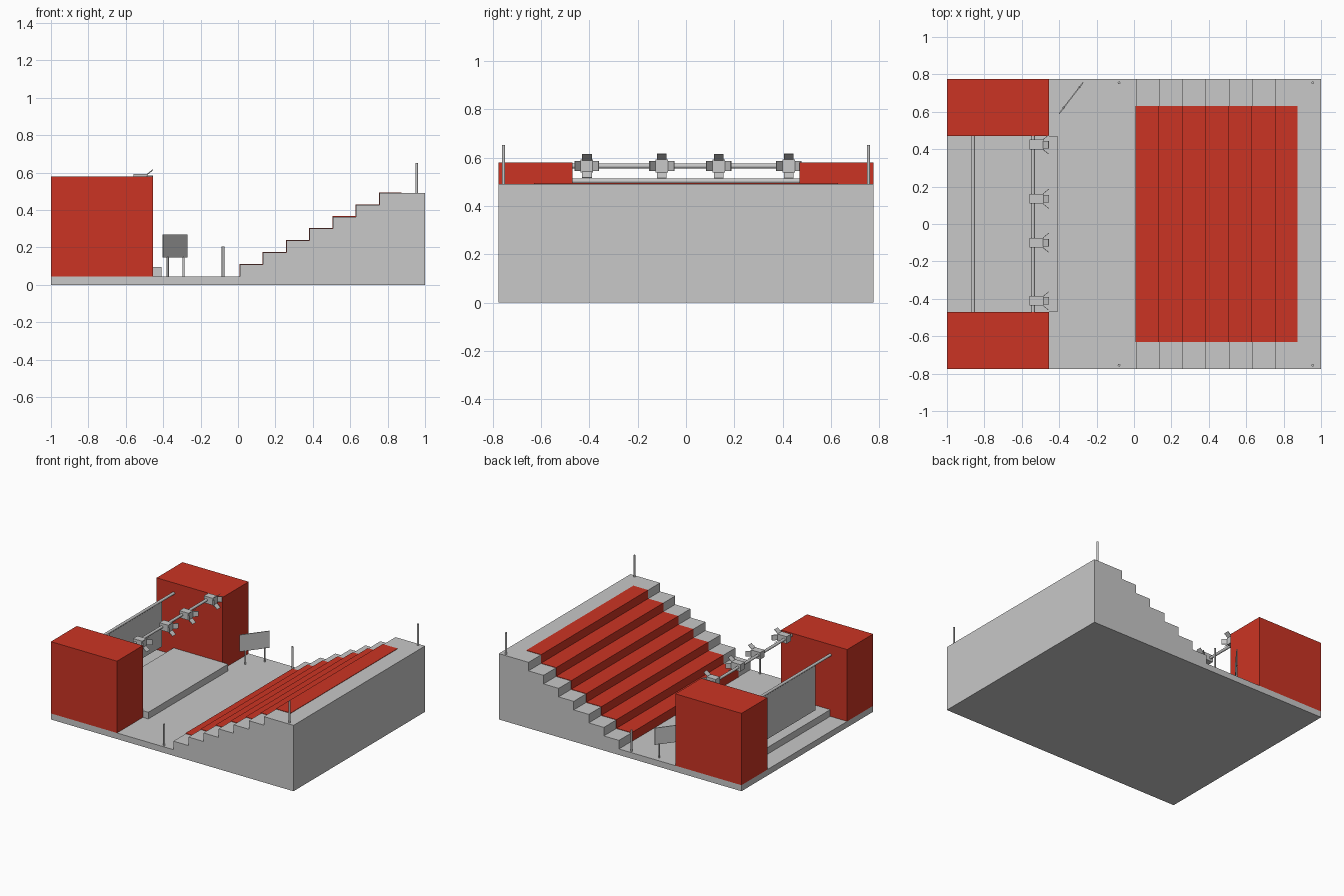
import bpy
import bmesh
from math import atan2, hypot
from mathutils import Vector

cube = bpy.data.objects.get("Cube")
if cube:
    bpy.data.objects.remove(cube, do_unlink=True)


def material(name, rgb):
    m = bpy.data.materials.new(name)
    m.use_nodes = True
    m.diffuse_color = (*rgb, 1)
    m.node_tree.nodes["Principled BSDF"].inputs["Base Color"].default_value = (*rgb, 1)
    return m


GREY = material("light grey", (0.58, 0.58, 0.58))
RED = material("red", (0.60, 0.034, 0.017))


def finish(name, bm, mat):
    bmesh.ops.recalc_face_normals(bm, faces=bm.faces)
    mesh = bpy.data.meshes.new(name)
    bm.to_mesh(mesh)
    bm.free()
    mesh.materials.append(mat)
    obj = bpy.data.objects.new(name, mesh)
    bpy.context.collection.objects.link(obj)
    return obj


def box(name, x, y, z, mat=GREY):
    """Box from (min, max) ranges."""
    bm = bmesh.new()
    bmesh.ops.create_cube(bm, size=1)
    for v in bm.verts:
        v.co = [r[0] + (c + 0.5) * (r[1] - r[0]) for r, c in zip((x, y, z), v.co)]
    return finish(name, bm, mat)


def rod(name, a, b, radius):
    a, b = Vector(a), Vector(b)
    bm = bmesh.new()
    bmesh.ops.create_cone(bm, cap_ends=True, segments=16, radius1=radius,
                          radius2=radius, depth=(b - a).length)
    for f in bm.faces:
        f.smooth = len(f.verts) == 4
    obj = finish(name, bm, GREY)
    obj.location = (a + b) / 2
    obj.rotation_euler = (b - a).to_track_quat("Z", "Y").to_euler()
    return obj


def extrude_profile(name, points, half_width, mat):
    """Side profile in x and z, extruded across y."""
    bm = bmesh.new()
    face = bm.faces.new([bm.verts.new((x, -half_width, z)) for x, z in points])
    new = bmesh.ops.extrude_face_region(bm, geom=[face])["geom"]
    bmesh.ops.translate(bm, vec=(0, 2 * half_width, 0),
                        verts=[v for v in new if isinstance(v, bmesh.types.BMVert)])
    return finish(name, bm, mat)


# Floor and rising tiers as one stepped profile
FLOOR, RISE, RUN, START, TIERS = 0.045, 0.0637, 0.1243, 0.01, 7
HALF = 0.775
TOP = FLOOR + TIERS * RISE
stairs = [(START, FLOOR)]
for i in range(TIERS):
    x, z = START + i * RUN, FLOOR + (i + 1) * RISE
    stairs += [(x, z), (x + RUN, z)]
extrude_profile("stepped_floor", [(-1, 0), (-1, FLOOR)] + stairs[:-1] + [(1, TOP), (1, 0)],
                HALF, GREY)

# Carpet running over treads and risers
T = 0.003
upper = [(x - T, z + T) for x, z in stairs[:-1]]
upper[0] = (START - T, FLOOR)
extrude_profile("carpet", upper + [(0.875, TOP + T), (0.875, TOP)] + stairs[-2::-1],
                0.63, RED)

# Side towers and the stage between them
for side, s in (("left", 1), ("right", -1)):
    box(side + "_tower", (-1, -0.455), sorted((s * 0.47, s * HALF)), (FLOOR, 0.58), RED)
box("stage", (-0.86, -0.41), (-0.47, 0.47), (FLOOR, 0.095))

# Hanging screen and its rail
rod("screen_rail", (-0.86, -0.47, 0.503), (-0.86, 0.47, 0.503), 0.01)
box("screen", (-0.863, -0.857), (-0.29, 0.33), (0.16, 0.5))

# Lighting bar with four lamps, each with four flared flaps
rod("lighting_bar", (-0.54, -0.47, 0.565), (-0.54, 0.47, 0.565), 0.01)
W = 0.026
for n, y in enumerate((-0.41, -0.1, 0.135, 0.425)):
    box(f"lamp_body_{n}", (-0.56, -0.485), (y - W, y + W), (0.565 - W, 0.565 + W))
    for k, (dy, dz) in enumerate(((1, 0), (-1, 0), (0, 1), (0, -1))):
        bm = bmesh.new()
        corners = []
        for x, out, wide in ((-0.485, W, -0.02), (-0.485, W, 0.02),
                             (-0.455, 0.05, 0.02), (-0.455, 0.05, -0.02)):
            corners.append(bm.verts.new((x, y + dy * out + abs(dz) * wide,
                                         0.565 + dz * out + abs(dy) * wide)))
        bm.faces.new(corners)
        flap = finish(f"lamp_flap_{n}_{k}", bm, GREY)
        flap.modifiers.new("thickness", "SOLIDIFY").thickness = 0.003

# Corner posts
for s in (-1, 1):
    rod("floor_post", (-0.08, s * 0.755, FLOOR), (-0.08, s * 0.755, 0.205), 0.007)
    rod("upper_post", (0.955, s * 0.755, TOP), (0.955, s * 0.755, 0.652), 0.007)

# Angled sign board on two legs
a, b = Vector((-0.4, 0.59)), Vector((-0.272, 0.757))
d = b - a
board = box("sign_board", (0, d.length), (-0.003, 0.003), (0.145, 0.27))
board.location = (a.x, a.y, 0)
board.rotation_euler.z = atan2(d.y, d.x)
for t in (0.19, 0.85):
    p = a + d * t
    rod("sign_leg", (p.x, p.y, FLOOR), (p.x, p.y, 0.15), 0.006)
